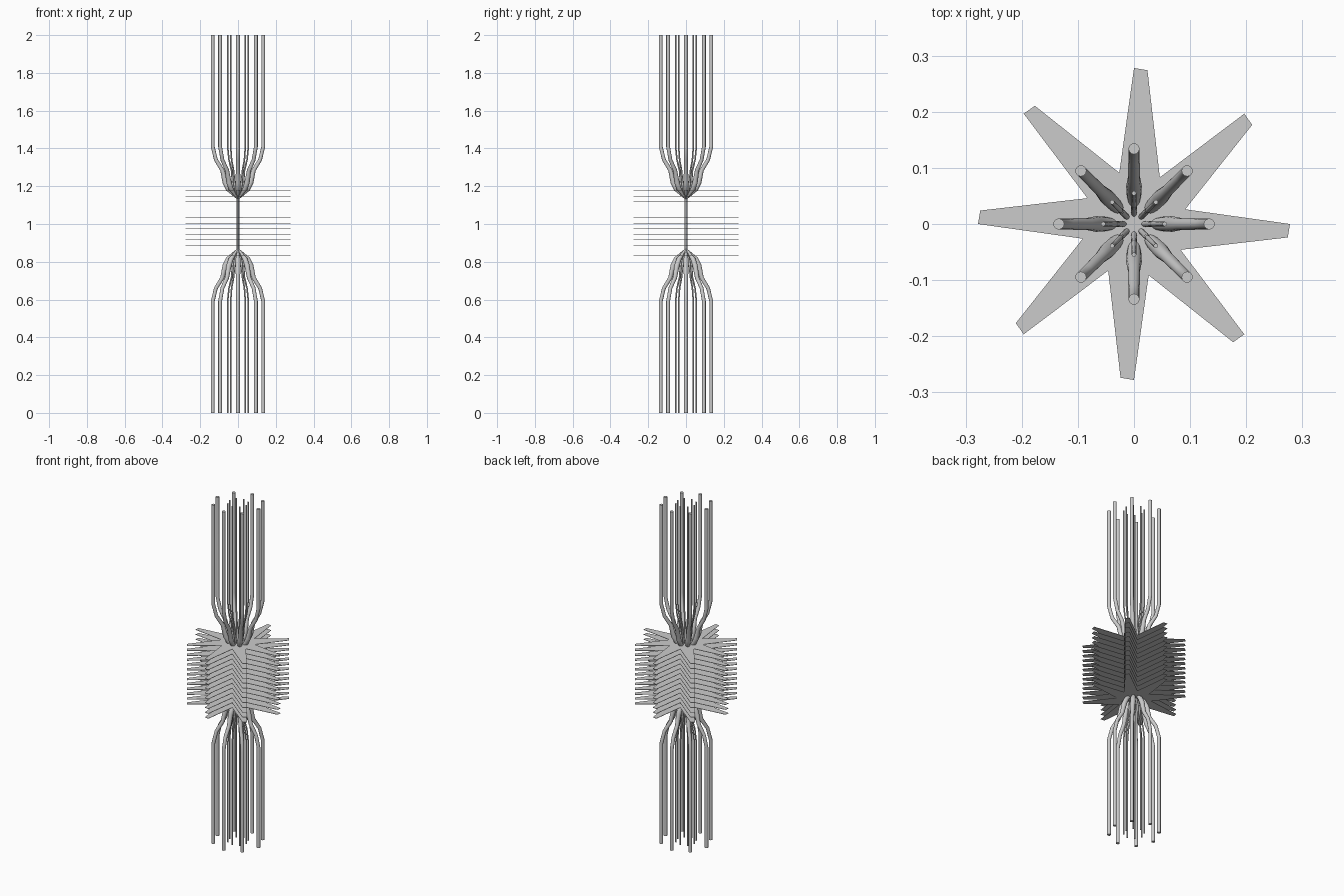
import bpy
import bmesh
from math import sin, cos, pi, radians

cube = bpy.data.objects.get("Cube")
if cube:
    bpy.data.objects.remove(cube, do_unlink=True)

# Single grey finish
grey = bpy.data.materials.new("plain_grey")
grey.use_nodes = True
tone = (0.6, 0.6, 0.6, 1)
grey.diffuse_color = tone
grey.node_tree.nodes["Principled BSDF"].inputs["Base Color"].default_value = tone

ARMS = 8
# Rod profile above the middle: distance from axis, height above middle, thickness
PATH = [(0.134, 1.0, 0.010), (0.134, 0.41, 0.010), (0.117, 0.34, 0.010),
        (0.083, 0.285, 0.011), (0.068, 0.22, 0.014), (0.052, 0.185, 0.013),
        (0.005, 0.135, 0.003)]


def rod_bundle(name, spread, side):
    """Ring of bent rods that gather at the axis; side is 1 for up, -1 for down."""
    curve = bpy.data.curves.new(name, 'CURVE')
    curve.dimensions = '3D'
    curve.bevel_depth = 1.0
    curve.bevel_resolution = 4
    curve.use_fill_caps = True
    for i in range(ARMS):
        a = 2 * pi * i / ARMS
        spline = curve.splines.new('POLY')
        spline.points.add(len(PATH) - 1)
        for point, (r, h, thick) in zip(spline.points, PATH):
            point.co = (r * spread * cos(a), r * spread * sin(a), 1 + side * h, 1)
            point.radius = thick * spread
        spline.use_smooth = True
    curve.materials.append(grey)
    obj = bpy.data.objects.new(name, curve)
    bpy.context.collection.objects.link(obj)


for label, side in (("upper", 1), ("lower", -1)):
    rod_bundle(label + "_outer_rods", 1.0, side)
    rod_bundle(label + "_inner_rods", 0.41, side)


def mesh_object(name, bm):
    mesh = bpy.data.meshes.new(name)
    bm.to_mesh(mesh)
    bm.free()
    mesh.materials.append(grey)
    obj = bpy.data.objects.new(name, mesh)
    bpy.context.collection.objects.link(obj)
    return obj


# Stack of thin eight-armed star plates
LAYERS, LOW, HIGH = 13, 0.831, 1.176
STAR = [(0.278, 0), (0.095, 16), (0.275, 40)]  # tip corner, valley, tip corner
bm = bmesh.new()
for layer in range(LAYERS):
    z = LOW + (HIGH - LOW) * layer / (LAYERS - 1)
    ring = []
    for i in range(ARMS):
        for r, degrees in STAR:
            a = radians(degrees) + 2 * pi * i / ARMS
            ring.append(bm.verts.new((r * cos(a), r * sin(a), z)))
    bm.faces.new(ring)
plates = mesh_object("star_plates", bm)
solid = plates.modifiers.new("thickness", 'SOLIDIFY')
solid.thickness = 0.002
solid.offset = 0

# Thin central spindle joining the rod bundles
bm = bmesh.new()
bmesh.ops.create_cone(bm, cap_ends=True, segments=12, radius1=0.007,
                      radius2=0.007, depth=0.28)
bmesh.ops.translate(bm, verts=bm.verts, vec=(0, 0, 1))
spindle = mesh_object("spindle", bm)
bpy.context.view_layer.objects.active = spindle
spindle.select_set(True)
bpy.ops.object.shade_smooth_by_angle()
